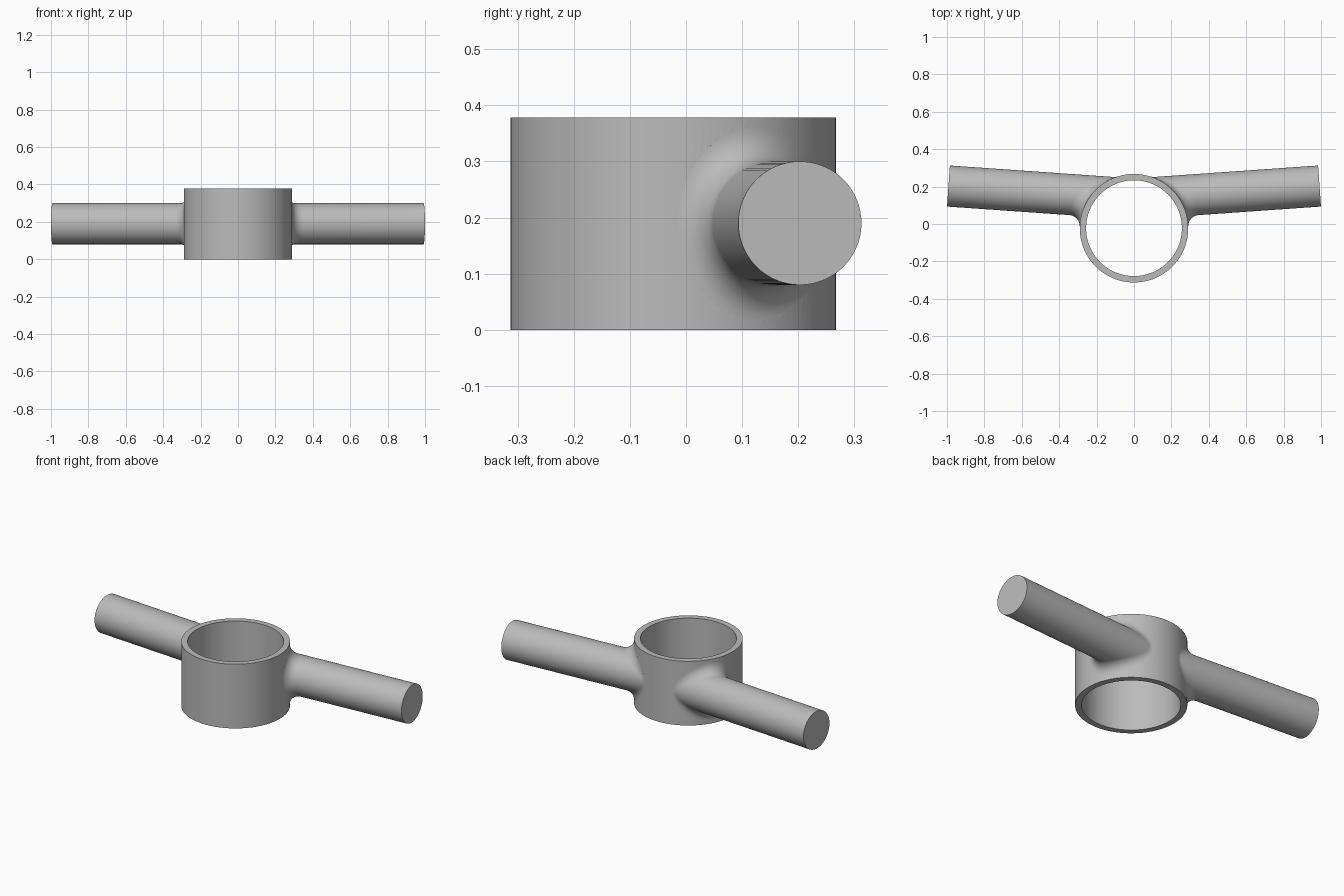
import bpy, bmesh, math
from mathutils import Vector

if "Cube" in bpy.data.objects:
    bpy.data.objects.remove(bpy.data.objects["Cube"])

RING_Y, R_OUT, R_IN, HEIGHT = -0.0225, 0.29, 0.256, 0.378
ROD_R, ROD_Z, FILLET = 0.11, 0.19, 0.06
TILT = math.radians(4)
ROD_END = Vector((0.992, 0.203, ROD_Z))
COLS, ARC = 96, 10

grey = bpy.data.materials.new("plain grey")
grey.diffuse_color = (0.5, 0.5, 0.5, 1)
grey.use_nodes = True
grey.node_tree.nodes["Principled BSDF"].inputs["Base Color"].default_value = grey.diffuse_color


def add_object(name, bm):
    bmesh.ops.recalc_face_normals(bm, faces=bm.faces)
    mesh = bpy.data.meshes.new(name)
    bm.to_mesh(mesh)
    bm.free()
    mesh.materials.append(grey)
    obj = bpy.data.objects.new(name, mesh)
    bpy.context.collection.objects.link(obj)
    return obj


def cylinder(name, radius, z0, z1):
    bm = bmesh.new()
    bmesh.ops.create_cone(bm, cap_ends=True, segments=128, radius1=radius,
                          radius2=radius, depth=z1 - z0)
    bmesh.ops.translate(bm, verts=bm.verts, vec=(0, RING_Y, (z0 + z1) / 2))
    return add_object(name, bm)


def handle(name, side):
    """Round rod with a rolling-ball fillet where it meets the ring."""
    axis = Vector((math.cos(TILT), math.sin(TILT), 0))
    across = Vector((-math.sin(TILT), math.cos(TILT), 0))
    hub = Vector((0, RING_Y, 0))
    bm = bmesh.new()

    def vert(p):
        return bm.verts.new((p.x * side, p.y, p.z))

    columns = []
    for i in range(COLS):
        a = 2 * math.pi * (i + 0.5) / COLS
        out = across * math.cos(a) + Vector((0, 0, math.sin(a)))
        # ball centre: equally far from the rod and the ring
        base = ROD_END + out * (ROD_R + FILLET) - hub
        flat = Vector((base.x, base.y, 0))
        b = flat.dot(axis)
        c = flat.length_squared - (R_OUT + FILLET) ** 2
        ball = base + axis * (-b + math.sqrt(b * b - c))
        to_hub = -Vector((ball.x, ball.y, 0)).normalized()
        ball += hub
        start, end = to_hub, -out
        points = [ball + to_hub * (FILLET + 0.006)]
        angle = start.angle(end)
        for k in range(ARC + 1):
            t = k / ARC
            d = (start * math.sin((1 - t) * angle) + end * math.sin(t * angle)) / math.sin(angle)
            points.append(ball + d * FILLET)
        points.append(ROD_END + out * ROD_R)
        columns.append([vert(p) for p in points])
    core = vert(Vector((0.13, 0.13, ROD_Z)))
    for i in range(COLS):
        p, q = columns[i], columns[(i + 1) % COLS]
        for k in range(len(p) - 1):
            bm.faces.new((p[k], p[k + 1], q[k + 1], q[k]))
        bm.faces.new((core, p[0], q[0]))
    bm.faces.new([c[-1] for c in columns])
    return add_object(name, bm)


def combine(target, tool, operation):
    bpy.context.view_layer.objects.active = target
    mod = target.modifiers.new(operation.lower(), 'BOOLEAN')
    mod.operation, mod.object, mod.solver = operation, tool, 'EXACT'
    bpy.ops.object.modifier_apply(modifier=mod.name)
    bpy.data.objects.remove(tool)


# Ring body, both handles, then the bore through the ring
body = cylinder("ring_with_handles", R_OUT, 0, HEIGHT)
for side, label in ((1, "right_handle"), (-1, "left_handle")):
    combine(body, handle(label, side), 'UNION')
combine(body, cylinder("bore", R_IN, -0.1, HEIGHT + 0.1), 'DIFFERENCE')

body.select_set(True)
bpy.context.view_layer.objects.active = body
bpy.ops.object.shade_smooth_by_angle(angle=math.radians(30))
